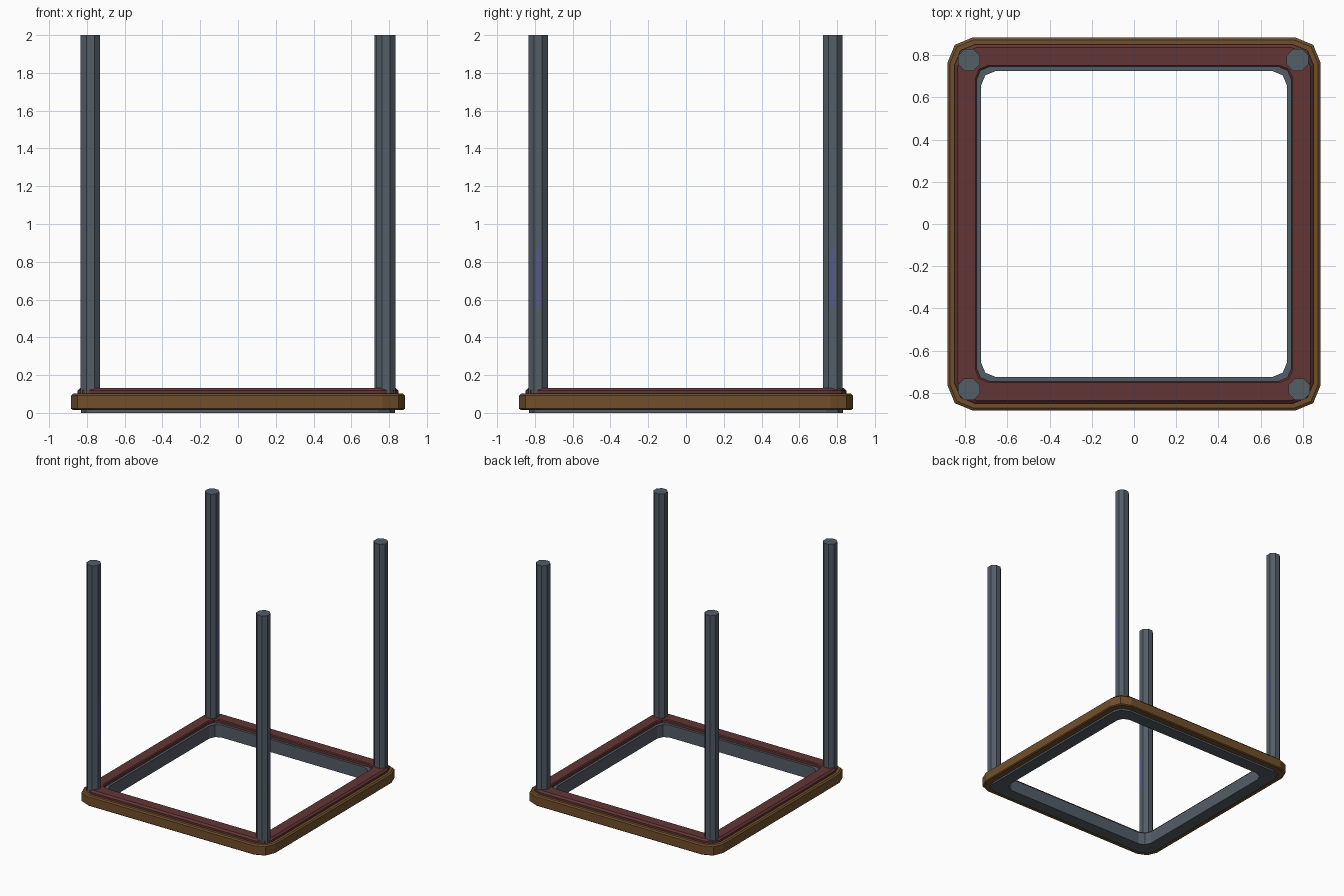
import bpy, math

if "Cube" in bpy.data.objects:
    bpy.data.objects.remove(bpy.data.objects["Cube"])


def material(name, rgb):
    m = bpy.data.materials.new(name)
    m.diffuse_color = (*rgb, 1)
    m.use_nodes = True
    m.node_tree.nodes["Principled BSDF"].inputs["Base Color"].default_value = m.diffuse_color
    return m


brown = material("brown wood", (0.165, 0.078, 0.025))
red = material("dark red", (0.122, 0.036, 0.036))
steel = material("blue grey", (0.088, 0.110, 0.135))
blue = material("dull blue", (0.09, 0.10, 0.23))


def make(name, verts, faces, mat):
    me = bpy.data.meshes.new(name)
    me.from_pydata(verts, [], faces)
    me.materials.append(mat)
    ob = bpy.data.objects.new(name, me)
    bpy.context.collection.objects.link(ob)
    return ob


def square_loop(half, radius, z):
    """Square with corners rounded in two segments."""
    pts = []
    for q, (sx, sy) in enumerate(((1, 1), (-1, 1), (-1, -1), (1, -1))):
        for i in range(3):
            a = math.pi / 2 * q + math.pi / 4 * i
            pts.append((sx * (half - radius) + radius * math.cos(a),
                        sy * (half - radius) + radius * math.sin(a), z))
    return pts


def frame(name, profile, mat):
    """Closed cross-section (half size, corner radius, z) swept round the square."""
    verts = [p for row in profile for p in square_loop(*row)]
    n, k = 12, len(profile)
    faces = [(r * n + i, r * n + (i + 1) % n,
              (r + 1) % k * n + (i + 1) % n, (r + 1) % k * n + i)
             for r in range(k) for i in range(n)]
    return make(name, verts, faces, mat)


# Bottom frame, outer wooden band and red top trim
frame("base_frame", [(0.725, 0.07, 0.0), (0.83, 0.09, 0.0),
                     (0.83, 0.09, 0.105), (0.725, 0.07, 0.105)], steel)
frame("wood_band", [(0.80, 0.08, 0.015), (0.875, 0.115, 0.015), (0.883, 0.117, 0.022),
                    (0.883, 0.117, 0.093), (0.872, 0.112, 0.102),
                    (0.80, 0.08, 0.102)], brown)
frame("top_trim", [(0.745, 0.06, 0.095), (0.85, 0.095, 0.095), (0.85, 0.095, 0.118),
                   (0.836, 0.09, 0.132), (0.752, 0.063, 0.132),
                   (0.745, 0.06, 0.126)], red)

# Four octagonal posts, each with a faint blue patch on its right face
R = 0.0515 / math.cos(math.pi / 8)
for name, x, y in (("front_left", -0.782, -0.783), ("front_right", 0.783, -0.783),
                   ("back_left", -0.782, 0.777), ("back_right", 0.775, 0.777)):
    verts = [(x + R * math.cos(math.pi / 4 * (i + .5)),
              y + R * math.sin(math.pi / 4 * (i + .5)), z)
             for z in (0.05, 2.0) for i in range(8)]
    faces = [(i, (i + 1) % 8, 8 + (i + 1) % 8, 8 + i) for i in range(8)]
    faces += [tuple(reversed(range(8))), tuple(range(8, 16))]
    make(name + "_post", verts, faces, steel)
    px = x + 0.0525
    make(name + "_patch", [(px, y - .018, .56), (px, y + .018, .56),
                           (px, y + .018, .92), (px, y - .018, .83)],
         [(0, 1, 2, 3)], blue)
